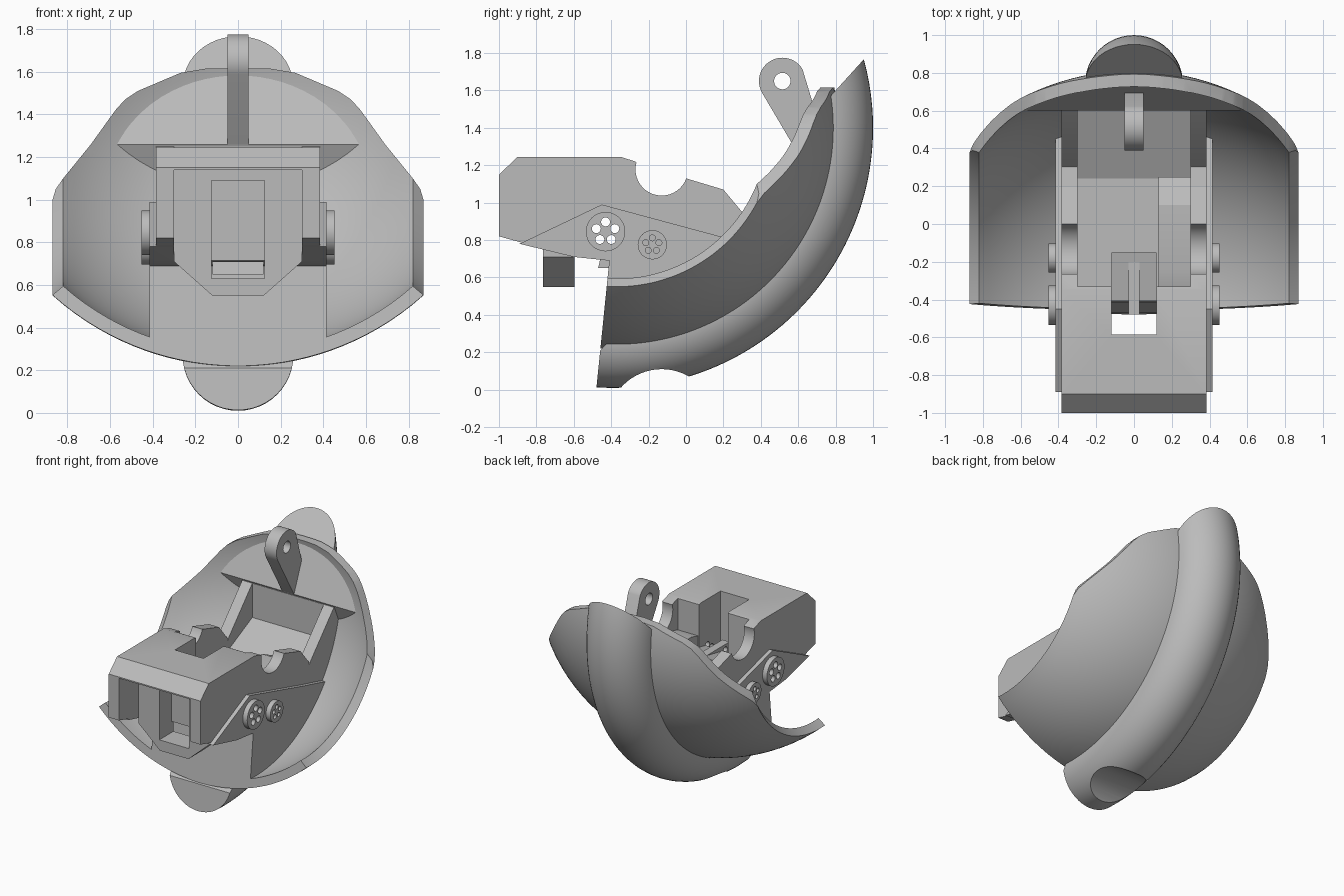
import bpy, bmesh, math
from mathutils import Vector, Matrix

if "Cube" in bpy.data.objects:
    bpy.data.objects.remove(bpy.data.objects["Cube"])

grey = bpy.data.materials.new("plain grey")
grey.use_nodes = True
COLOUR = (0.5, 0.5, 0.5, 1)
grey.diffuse_color = COLOUR
grey.node_tree.nodes["Principled BSDF"].inputs["Base Color"].default_value = COLOUR
parts = []
YC, ZC = -0.37, 1.4          # hub of the swept shell


def add(name, bm, keep=True):
    bmesh.ops.recalc_face_normals(bm, faces=bm.faces)
    me = bpy.data.meshes.new(name)
    bm.to_mesh(me)
    bm.free()
    me.materials.append(grey)
    ob = bpy.data.objects.new(name, me)
    bpy.context.scene.collection.objects.link(ob)
    ob.hide_render = not keep
    if keep:
        parts.append(ob)
    return ob


def prism(name, pts, lo, hi, axis="x", keep=True):
    """Extrude an outline: (y, z) along x, or (x, z) along y."""
    bm = bmesh.new()
    put = (lambda p, d: (d, p[0], p[1])) if axis == "x" else (lambda p, d: (p[0], d, p[1]))
    a = [bm.verts.new(put(p, lo)) for p in pts]
    b = [bm.verts.new(put(p, hi)) for p in pts]
    n = len(pts)
    bm.faces.new(a)
    bm.faces.new(b[::-1])
    for i in range(n):
        bm.faces.new((a[i], a[(i + 1) % n], b[(i + 1) % n], b[i]))
    return add(name, bm, keep)


def box(name, x0, x1, y0, y1, z0, z1, keep=True):
    return prism(name, [(y0, z0), (y1, z0), (y1, z1), (y0, z1)], x0, x1, "x", keep)


def circle(y, z, r, n=40):
    return [(y + r * math.cos(i * math.tau / n), z + r * math.sin(i * math.tau / n)) for i in range(n)]


def sweep(name, profile, yc, a0=-15, a1=110, steps=72, keep=True):
    """Turn a closed (x, radius) profile about the hub's x axis."""
    bm = bmesh.new()
    rings = []
    for i in range(steps + 1):
        a = math.radians(a0 + (a1 - a0) * i / steps)
        rings.append([bm.verts.new((x, yc + r * math.sin(a), ZC - r * math.cos(a))) for x, r in profile])
    n = len(profile)
    for p, q in zip(rings, rings[1:]):
        for j in range(n):
            bm.faces.new((p[j], p[(j + 1) % n], q[(j + 1) % n], q[j]))
    bm.faces.new(rings[0])
    bm.faces.new(rings[-1][::-1])
    return add(name, bm, keep)


def boolean(ob, cutter, op="DIFFERENCE", discard=True):
    m = ob.modifiers.new("cut", "BOOLEAN")
    m.operation, m.object, m.solver = op, cutter, "EXACT"
    bpy.context.view_layer.update()
    me = bpy.data.meshes.new_from_object(ob.evaluated_get(bpy.context.evaluated_depsgraph_get()))
    ob.modifiers.clear()
    ob.data = me
    if discard:
        bpy.data.objects.remove(cutter)


def slice_off(ob, point, normal):
    """Remove what lies on the normal's side of a plane and cap it."""
    bm = bmesh.new()
    bm.from_mesh(ob.data)
    r = bmesh.ops.bisect_plane(bm, geom=bm.verts[:] + bm.edges[:] + bm.faces[:], dist=1e-5,
                               plane_co=Vector(point), plane_no=Vector(normal), clear_outer=True)
    bmesh.ops.holes_fill(bm, edges=[e for e in r["geom_cut"] if isinstance(e, bmesh.types.BMEdge)])
    bmesh.ops.recalc_face_normals(bm, faces=bm.faces)
    bm.to_mesh(ob.data)
    bm.free()


def arc(radius, half, n=32):
    xs = [half * (2 * i / n - 1) for i in range(n + 1)]
    return [(x, math.sqrt(radius ** 2 - x * x) - 0.117) for x in xs]


FRONT = ((0, -0.41, 0.69), (0, -0.69, 0.07))

# Curved shell, trimmed by its front outline
shell = sweep("shell", arc(1.3, 0.87) + arc(1.235, 0.82)[::-1], YC)
slice_off(shell, *FRONT)
half = [(0.95, -0.1), (0.95, 0.95), (0.87, 1.0), (0.855, 1.05), (0.82, 1.1), (0.69, 1.26), (0.575, 1.42),
        (0.53, 1.47), (0.47, 1.51), (0.27, 1.595), (0.15, 1.615)]
outline = prism("outline_cutter", half + [(-x, z) for x, z in reversed(half)], -2, 2, "y", False)
boolean(shell, outline, "INTERSECT", False)

# Rounded ridge along the middle of the shell
ridge = sweep("ridge", [(0.26 * math.cos(i * math.pi / 24), 1.13 + 0.26 * math.sin(i * math.pi / 24))
                        for i in range(25)], -0.39)
slice_off(ridge, *FRONT)
slice_off(ridge, (0, 0.8, 1.6), (0, -0.74, 0.67))
boolean(ridge, prism("bite_cutter", circle(-0.13, -0.18, 0.29, 64), -1, 1, "x", False))

# Solid fillings that follow the inside of the shell
bowl = sweep("bowl_cutter", arc(1.27, 0.84) + [(0.84, 0.1), (-0.84, 0.1)], YC, -15, 110, 72, False)
block = prism("lower_block", [(-0.41, 0.69), (-0.48, 0.0), (1, 0.0), (1, 0.6), (0.4, 0.765), (0.18, 0.82)],
              -0.415, 0.415)
wedge = prism("rear_wedge", [(0.6, 1.26), (0.74, 1.6), (1.1, 1.62), (1.1, 1.1), (0.67, 1.1)], -0.8, 0.8)
floor = prism("pocket_floor", [(0.2, 0.5), (0.2, 0.8), (0.62, 1.0), (1.1, 1.0), (1.1, 0.5)], -0.35, 0.35)
walls = [prism(f"{side}_rear_wall", [(0.1, 0.6), (0.25, 0.85), (0.32, 0.95), (0.6, 1.25), (1.1, 1.25), (1.1, 0.6)],
               min(s * 0.3, s * 0.385), max(s * 0.3, s * 0.385)) for side, s in (("left", 1), ("right", -1))]
back = prism("rear_wall", [(0.6, 0.8), (0.6, 1.25), (1.1, 1.25), (1.1, 0.8)], -0.31, 0.31)
for ob in [block, wedge, floor, back] + walls:
    boolean(ob, bowl, "INTERSECT", False)
boolean(wedge, outline, "INTERSECT", False)
bpy.data.objects.remove(bowl)
bpy.data.objects.remove(outline)

# Main housing and its side plates
housing = prism("housing", [(-1, 0.82), (-1, 1.15), (-0.9, 1.245), (-0.35, 1.245), (-0.27, 1.22), (-0.2, 1.15),
                            (0, 1.13), (0.2, 1.07), (0.3, 0.95), (0.35, 0.7), (-0.41, 0.69), (-0.6, 0.71)],
                -0.385, 0.385)
boolean(housing, prism("notch_cutter", circle(-0.13, 1.178, 0.14, 64), -1, 1, "x", False))
plates = prism("side_plates", [(-0.89, 0.78), (-0.45, 0.99), (0.2, 0.815), (0.3, 0.6), (-0.41, 0.6),
                               (-0.41, 0.69), (-0.6, 0.71)], -0.415, 0.415)
for ob in (housing, plates):
    boolean(ob, box("front_recess", -0.3, 0.3, -1.2, -0.62, 0.4, 1.14, False))
    boolean(ob, box("top_pocket", -0.3, 0.3, -0.33, 0.6, 0.82, 1.5, False))
    boolean(ob, box("slot", -0.12, 0.12, -0.585, -0.3, 0.4, 1.5, False))

# Nose block with a window, hanging inside the front recess
nose = prism("nose_block", [(-0.3, 1.16), (0.3, 1.16), (0.3, 0.71), (0.12, 0.55), (-0.12, 0.55), (-0.3, 0.71)],
             -0.765, -0.595, "y")
boolean(nose, box("window", -0.125, 0.125, -1, -0.3, 0.63, 1.09, False))

# Inner mechanism in the top pocket
prism("inner_carrier", [(-0.47, 0.65), (-0.41, 0.9), (-0.15, 0.95), (-0.15, 0.65)], -0.12, 0.12)
box("centre_link", -0.03, 0.03, -0.48, -0.2, 0.72, 0.94)
prism("side_carrier", [(-0.33, 0.8), (-0.33, 1.0), (-0.25, 1.02), (0.1, 1.02), (0.25, 0.95), (0.25, 0.8)], 0.13, 0.31)

# Lifting arm with an eye
cy, cz = 0.515, 1.65
d = Vector((0.5, -0.866))
start = math.atan2(d.y, d.x) + math.pi / 2
eye = [(cy + 0.125 * math.cos(start + i * math.pi / 24), cz + 0.125 * math.sin(start + i * math.pi / 24))
       for i in range(25)]
arm = prism("lifting_arm", eye + [(0.6, 1.26), (0.76, 1.26)], -0.05, 0.05)
boolean(arm, prism("eye_cutter", circle(cy, cz, 0.044), -1, 1, "x", False))

# Pivot discs on both sides, each with a ring of five holes
for label, y, z, r, ring, hole in (("large", -0.43, 0.845, 0.105, 0.052, 0.024),
                                   ("small", -0.18, 0.775, 0.078, 0.037, 0.016)):
    discs = [prism(f"{side}_{label}_disc", circle(y, z, r, 48), s * 0.37, s * 0.452)
             for side, s in (("left", 1), ("right", -1))]
    for i in range(5):
        a = math.pi / 2 + i * math.tau / 5
        pin = prism("hole_cutter", circle(y + ring * math.cos(a), z + ring * math.sin(a), hole, 16),
                    -1, 1, "x", False)
        targets = discs + ([housing, plates] + [o for o in parts if o.name in ("inner_carrier", "centre_link")]
                           if label == "large" else [])
        for ob in targets:
            boolean(ob, pin, "DIFFERENCE", False)
        bpy.data.objects.remove(pin)

# Smooth curved faces, keep edges sharp
bpy.ops.object.select_all(action="DESELECT")
for ob in parts:
    ob.select_set(True)
bpy.context.view_layer.objects.active = shell
bpy.ops.object.shade_smooth_by_angle(angle=math.radians(25))
